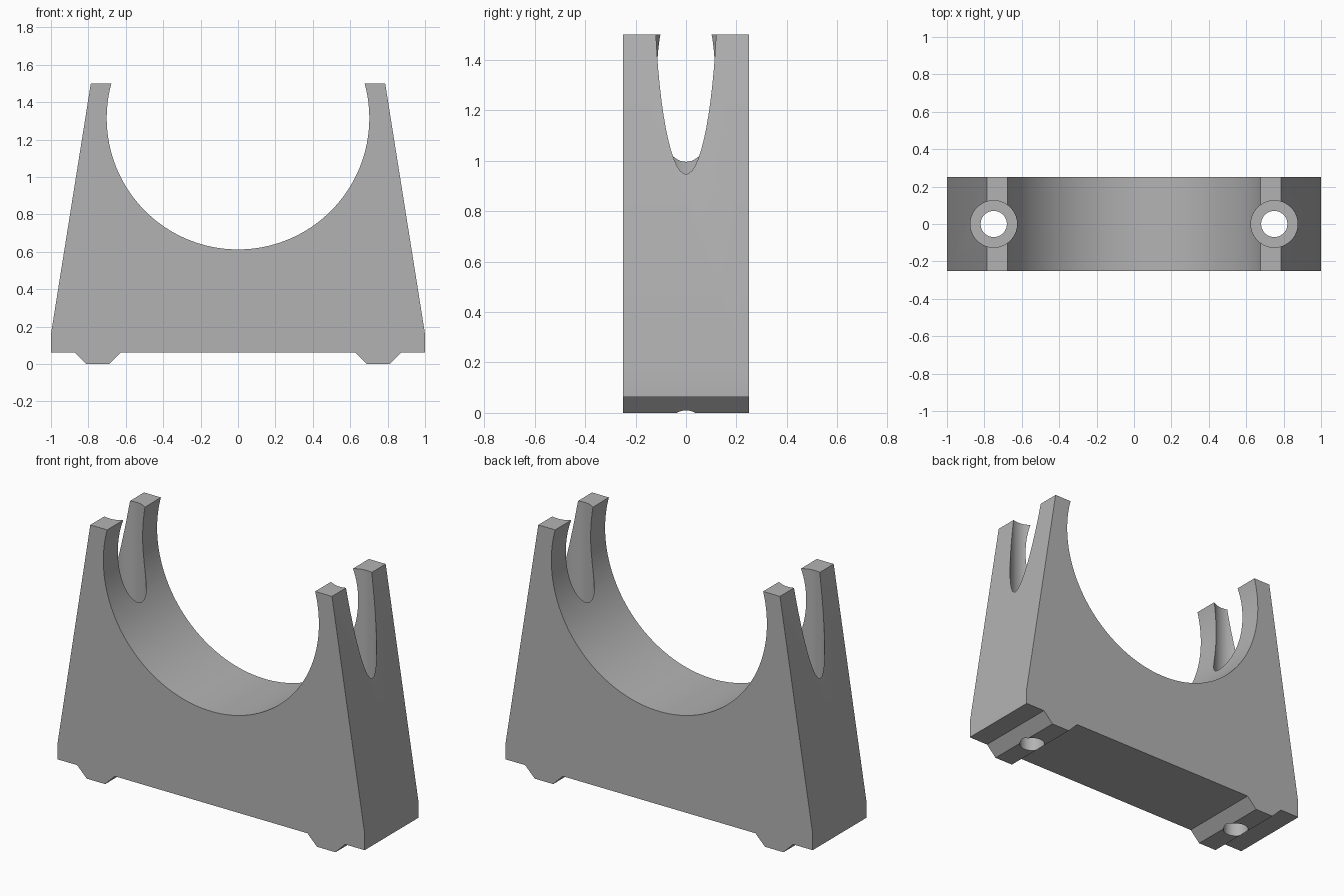
import bpy, bmesh, math

old = bpy.data.objects.get("Cube")
if old:
    bpy.data.objects.remove(old, do_unlink=True)

HALF_DEPTH = 0.25
TOP, BASE = 1.5, 0.063
ARC_R, ARC_Z = 0.702, 1.315
BOLT_X, BORE_R, HOLE_R = 0.75, 0.125, 0.07
BORE_FLOOR = 0.25

grey = bpy.data.materials.new("plain grey")
grey.use_nodes = True
colour = (0.45, 0.45, 0.45, 1)
grey.diffuse_color = colour
grey.node_tree.nodes["Principled BSDF"].inputs["Base Color"].default_value = colour

# Right half of the outline: cradle arc, arm, tapered side, foot
end = math.asin((TOP - ARC_Z) / ARC_R)
steps = 56
angles = [-math.pi / 2 + (end + math.pi / 2) * i / steps for i in range(steps + 1)]
half = [(ARC_R * math.cos(a), ARC_Z + ARC_R * math.sin(a)) for a in angles]
half[0] = (0, ARC_Z - ARC_R)
half += [(0.787, TOP), (1, 0.16), (1, BASE),
         (0.873, BASE), (0.81, 0), (0.69, 0), (0.627, BASE)]
outline = half + [(-x, z) for x, z in reversed(half[1:])]

# Extruded saddle body
bm = bmesh.new()
face = bm.faces.new([bm.verts.new((x, -HALF_DEPTH, z)) for x, z in outline])
extruded = bmesh.ops.extrude_face_region(bm, geom=[face])["geom"]
bmesh.ops.translate(bm, vec=(0, 2 * HALF_DEPTH, 0),
                    verts=[v for v in extruded if isinstance(v, bmesh.types.BMVert)])
bmesh.ops.recalc_face_normals(bm, faces=bm.faces)
mesh = bpy.data.meshes.new("saddle_clamp")
bm.to_mesh(mesh)
bm.free()
mesh.materials.append(grey)
body = bpy.data.objects.new("saddle_clamp", mesh)
bpy.context.collection.objects.link(body)
bpy.ops.object.select_all(action='DESELECT')
bpy.context.view_layer.objects.active = body
body.select_set(True)


def drill(x, radius, bottom, top):
    """Cut a vertical round hole through the body."""
    bpy.ops.mesh.primitive_cylinder_add(vertices=64, radius=radius, depth=top - bottom,
                                        location=(x, 0, (top + bottom) / 2))
    cutter = bpy.context.object
    cutter.name = "drill_cutter"
    cutter.hide_render = True
    cutter.data.materials.append(grey)
    bpy.ops.object.select_all(action='DESELECT')
    bpy.context.view_layer.objects.active = body
    body.select_set(True)
    cut = body.modifiers.new("drill", 'BOOLEAN')
    cut.operation = 'DIFFERENCE'
    cut.solver = 'EXACT'
    cut.object = cutter
    bpy.ops.object.modifier_apply(modifier=cut.name)
    bpy.data.objects.remove(cutter, do_unlink=True)


# Bolt recess and through hole on each side
for side in (-1, 1):
    drill(side * BOLT_X, BORE_R, BORE_FLOOR, TOP + 0.2)
    drill(side * BOLT_X, HOLE_R, -0.1, BORE_FLOOR + 0.1)

bpy.ops.object.shade_smooth_by_angle(angle=math.radians(30))
